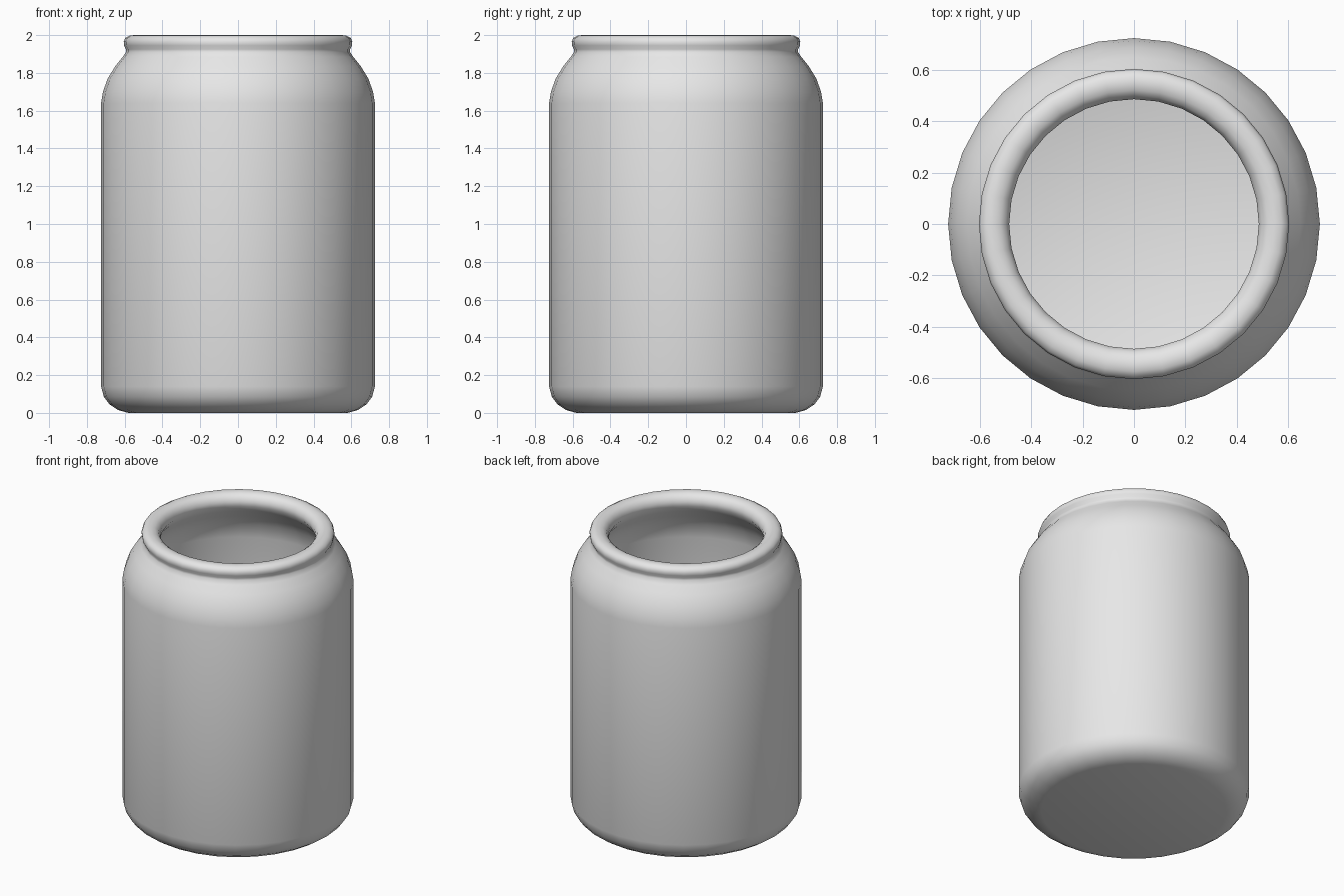
import bpy, bmesh, math

cube = bpy.data.objects.get("Cube")
if cube:
    bpy.data.objects.remove(cube, do_unlink=True)

SIDES = 32

# Grey material
grey = bpy.data.materials.new("light grey")
grey.use_nodes = True
colour = (0.8, 0.8, 0.8, 1)
grey.diffuse_color = colour
grey.node_tree.nodes["Principled BSDF"].inputs["Base Color"].default_value = colour

# Profile (radius, height): base, wall, shoulder, neck, rolled lip, hollow inside
outer = [(0, 0), (0.58, 0), (0.635, 0.015), (0.68, 0.045), (0.71, 0.085),
         (0.725, 0.14), (0.725, 1.64), (0.715, 1.7), (0.69, 1.77),
         (0.65, 1.835), (0.61, 1.885), (0.593, 1.91), (0.593, 1.925)]
lip = [(0.603, 1.945), (0.605, 1.965), (0.597, 1.985), (0.575, 1.997),
       (0.55, 2.0), (0.522, 1.994), (0.5, 1.978), (0.487, 1.95)]
inner = [(0.487, 1.92), (0.52, 1.87), (0.575, 1.81), (0.63, 1.73),
         (0.655, 1.63), (0.655, 0.16), (0.63, 0.1), (0.57, 0.07), (0, 0.07)]

# Revolve the profile around the vertical axis
bm = bmesh.new()
verts = [bm.verts.new((r, 0, z)) for r, z in outer + lip + inner]
edges = [bm.edges.new(pair) for pair in zip(verts, verts[1:])]
bmesh.ops.spin(bm, geom=verts + edges, cent=(0, 0, 0), axis=(0, 0, 1),
               angle=math.tau, steps=SIDES, use_duplicate=False)
bmesh.ops.remove_doubles(bm, verts=bm.verts, dist=0.0005)
bmesh.ops.recalc_face_normals(bm, faces=bm.faces)

mesh = bpy.data.meshes.new("jar")
bm.to_mesh(mesh)
bm.free()
mesh.materials.append(grey)
jar = bpy.data.objects.new("jar", mesh)
bpy.context.collection.objects.link(jar)

# Smooth shading
bpy.context.view_layer.objects.active = jar
jar.select_set(True)
bpy.ops.object.shade_smooth_by_angle(angle=math.radians(40))
